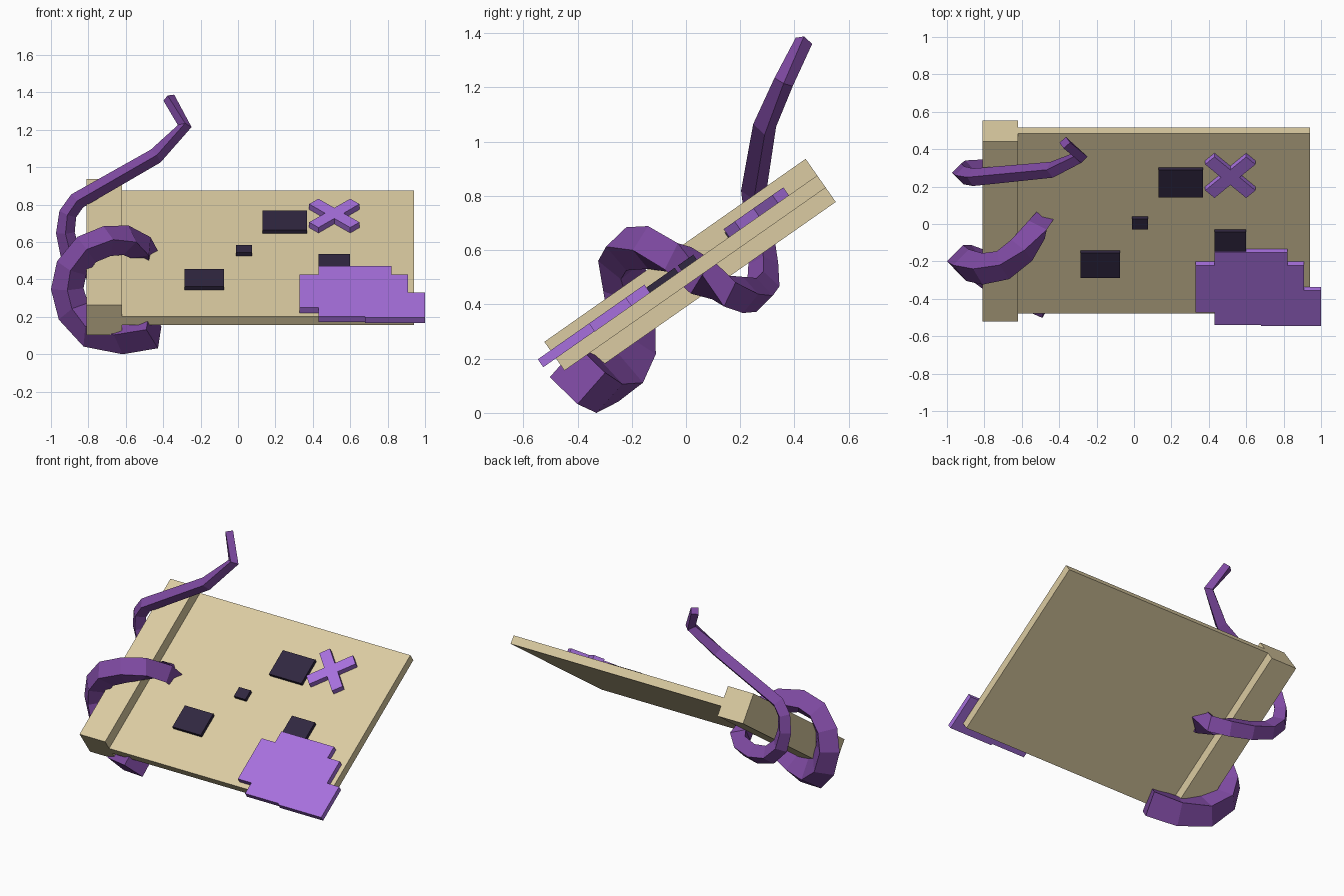
import bpy, bmesh, math
from mathutils import Matrix, Vector

cube = bpy.data.objects.get("Cube")
if cube:
    bpy.data.objects.remove(cube, do_unlink=True)


def material(name, rgb):
    mat = bpy.data.materials.new(name)
    mat.use_nodes = True
    color = (*rgb, 1)
    mat.diffuse_color = color
    mat.node_tree.nodes["Principled BSDF"].inputs["Base Color"].default_value = color
    return mat


TAN = material("parchment tan", (.71, .60, .36))
VIOLET = material("bright violet", (.39, .163, .73))
PURPLE = material("deep purple", (.21, .068, .36))
INK = material("dark ink", (.03, .02, .051))

# Local frame of the tilted sheet: x across, y up the slope, z off the sheet
SHEET = Matrix.Translation((0, .015, .52)) @ Matrix.Rotation(math.radians(35), 4, 'X')
TOP = .0225


def finish(name, bm, mat, frame=None):
    bmesh.ops.recalc_face_normals(bm, faces=bm.faces)
    mesh = bpy.data.meshes.new(name)
    bm.to_mesh(mesh)
    bm.free()
    mesh.materials.append(mat)
    obj = bpy.data.objects.new(name, mesh)
    if frame:
        obj.matrix_world = frame
    bpy.context.collection.objects.link(obj)
    return obj


def plate(name, outline, low, high, mat):
    """Extrude an outline lying on the sheet between two heights."""
    bm = bmesh.new()
    face = bm.faces.new([bm.verts.new((x, y, low)) for x, y in outline])
    extruded = bmesh.ops.extrude_face_region(bm, geom=[face])["geom"]
    verts = [v for v in extruded if isinstance(v, bmesh.types.BMVert)]
    bmesh.ops.translate(bm, verts=verts, vec=(0, 0, high - low))
    return finish(name, bm, mat, SHEET)


def box(name, x0, x1, y0, y1, low, high, mat):
    return plate(name, [(x0, y0), (x1, y0), (x1, y1), (x0, y1)], low, high, mat)


# Sheet and thick roll along its left edge
box("sheet", -.64, .94, -.588, .588, -.0325, TOP, TAN)
box("sheet_roll", -.81, -.62, -.588, .588, -.097, .097, TAN)

# Dark trail marks
marks = [(.13, .37, .187, .367), (-.01, .075, -.023, .046),
         (-.285, -.075, -.338, -.176), (.43, .6, -.2, -.038)]
for i, mark in enumerate(marks):
    box(f"trail_mark_{i + 1}", *mark, TOP - .005, .045, INK)

# Stepped patch at the corner
patch = [(.33, -.555), (.43, -.555), (.43, -.636), (.68, -.636), (.68, -.645),
         (1, -.645), (1, -.413), (.91, -.413), (.91, -.248), (.82, -.248),
         (.82, -.165), (.43, -.165), (.43, -.248), (.33, -.248)]
plate("corner_patch", patch, TOP, .058, VIOLET)

# Cross mark: a plus outline turned by an eighth
arm, half = .155, .035
plus = []
for k in range(4):
    turn = Matrix.Rotation(math.radians(45 + 90 * k), 2)
    for corner in ((arm, -half), (arm, half), (half, half)):
        p = turn @ Vector(corner)
        plus.append((p.x + .515, p.y + .326))
plate("cross_mark", plus, TOP, .058, VIOLET)


def sweep(name, path, mat):
    """Diamond section swept along points given as x, y, z, radius."""
    bm = bmesh.new()
    points = [Vector(p[:3]) for p in path]
    rings = []
    last = len(points) - 1
    for i, point in enumerate(points):
        before = (point - points[max(i - 1, 0)]).normalized()
        after = (points[min(i + 1, last)] - point).normalized()
        tangent = (before + after).normalized()
        side = Vector((0, 1, 0))
        side = (side - tangent * side.dot(tangent)).normalized()
        up = tangent.cross(side)
        r = path[i][3]
        rings.append([bm.verts.new(point + d * r) for d in (side, up, -side, -up)])
    for a, b in zip(rings, rings[1:]):
        for k in range(4):
            j = (k + 1) % 4
            bm.faces.new((a[k], a[j], b[j], b[k]))
    bm.faces.new(rings[0])
    bm.faces.new(rings[-1])
    return finish(name, bm, mat)


# Tentacle coiling round the roll and through the sheet, then the raised tip
coil = [(-.45, -.4, .14, .11), (-.62, -.33, .105, .105), (-.78, -.25, .13, .1),
        (-.88, -.2, .23, .09), (-.913, -.2, .35, .087), (-.89, -.22, .46, .086),
        (-.81, -.24, .56, .084), (-.7, -.22, .605, .082), (-.6, -.14, .61, .08),
        (-.52, -.03, .57, .077), (-.48, .06, .5, .074), (-.5, .14, .45, .07),
        (-.58, .21, .435, .067), (-.7, .26, .435, .063), (-.82, .285, .47, .06),
        (-.9, .285, .55, .055), (-.923, .275, .65, .05), (-.91, .26, .75, .048)]
tip = [(-.86, .25, .82, .047), (-.44, .29, 1.06, .043),
       (-.285, .36, 1.22, .037), (-.37, .435, 1.372, .033)]
sweep("tentacle", coil + tip, PURPLE)
